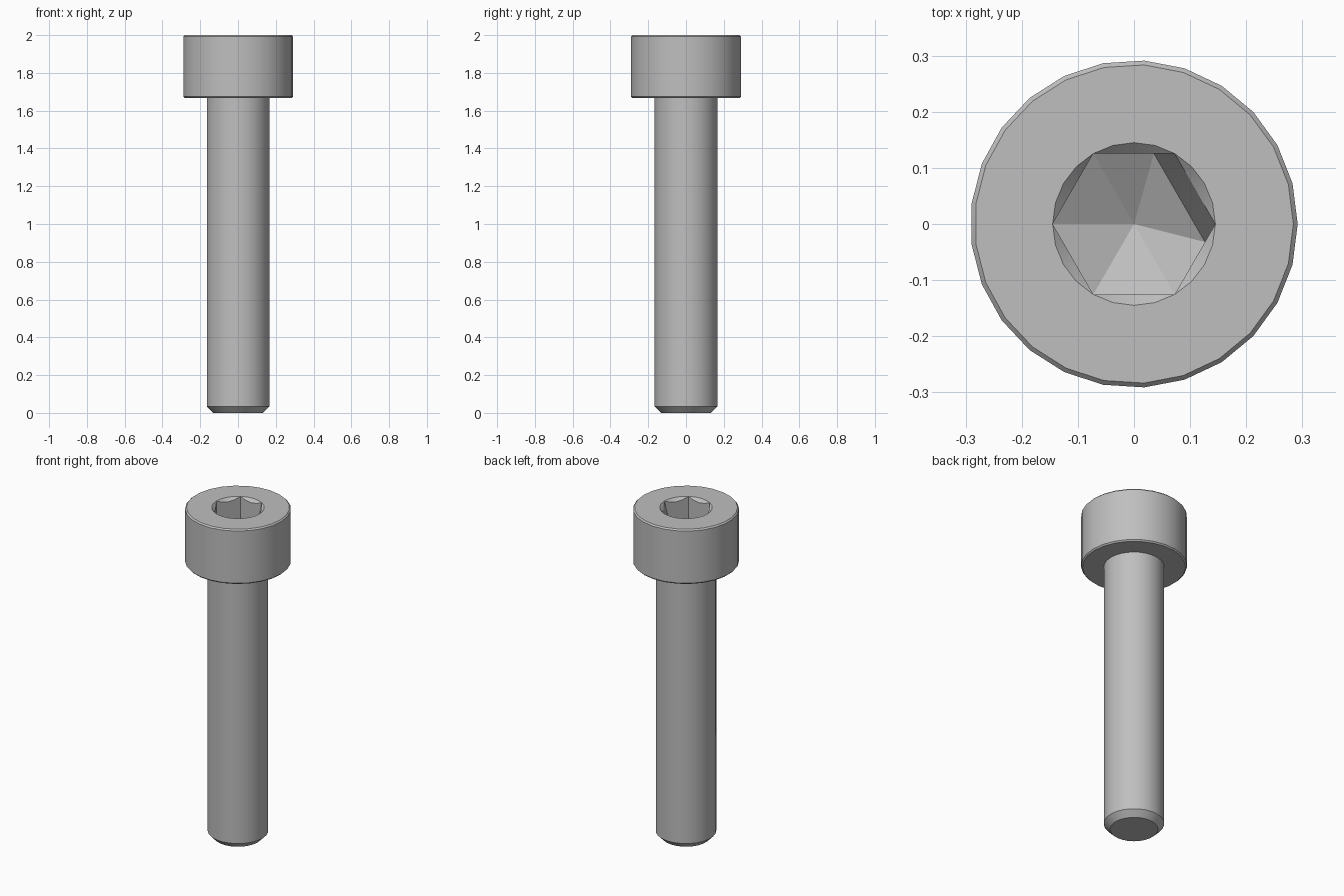
import bpy, bmesh
from math import sin, cos, pi, radians
from mathutils import Vector

if "Cube" in bpy.data.objects:
    bpy.data.objects.remove(bpy.data.objects["Cube"], do_unlink=True)

steel = bpy.data.materials.new("grey steel")
steel.use_nodes = True
grey = (0.52, 0.52, 0.52, 1)
steel.diffuse_color = grey
steel.node_tree.nodes["Principled BSDF"].inputs["Base Color"].default_value = grey

SIDES = 25        # facets around the screw
HEX = 0.145       # socket corner radius
TOP = 2.0
FLOOR = 1.833     # bottom of the socket walls
STEPS = 4         # segments along each socket wall

bm = bmesh.new()


def polar(radius, angle, z):
    return Vector((radius * cos(angle), radius * sin(angle), z))


def add_ring(points):
    return [bm.verts.new(p) for p in points]


def circle(radius, z, sides):
    return add_ring(polar(radius, 2 * pi * i / sides, z) for i in range(sides))


def join(a, b):
    n = len(a)
    for i in range(n):
        j = (i + 1) % n
        bm.faces.new((a[i], a[j], b[j], b[i]))


def hexagon(corners):
    return [corners[i].lerp(corners[(i + 1) % 6], s / STEPS)
            for i in range(6) for s in range(STEPS)]


# Outer skin: chamfered tip, shank and head
profile = [(0.132, 0), (0.1667, 0.035), (0.1667, 1.667), (0.284, 1.667),
           (0.2917, 1.675), (0.2917, 1.992), (0.284, TOP)]
rings = [circle(r, z, SIDES) for r, z in profile]
bm.faces.new(rings[0][::-1])
for low, high in zip(rings, rings[1:]):
    join(low, high)

# Socket: round mouth, countersink scallops, hexagonal walls
mouth = circle(HEX, TOP, 6 * STEPS)
corners = [polar(HEX, i * pi / 3, TOP) for i in range(6)]
edge_points = hexagon(corners)
for p in edge_points:
    p.z = TOP - (HEX - p.xy.length)
scallop = add_ring(edge_points)

# One wall leans inward towards the floor
base = [Vector((c.x, c.y, FLOOR)) for c in corners]
lean = 0.037 / HEX
base[0], base[1] = base[0].lerp(base[5], lean), base[1].lerp(base[2], lean)
foot = add_ring(hexagon(base))
join(mouth, scallop)
join(scallop, foot)

# Conical socket floor
tip = bm.verts.new((0, 0, FLOOR - 0.075))
for i in range(len(foot)):
    bm.faces.new((foot[i], foot[(i + 1) % len(foot)], tip))

# Flat top of the head between the rim and the mouth
loop_edges = [bm.edges.get((ring[i - 1], ring[i]))
              for ring in (rings[-1], mouth) for i in range(len(ring))]
bmesh.ops.bridge_loops(bm, edges=loop_edges)

bmesh.ops.remove_doubles(bm, verts=bm.verts[:], dist=0.0001)
bmesh.ops.recalc_face_normals(bm, faces=bm.faces[:])
mesh = bpy.data.meshes.new("socket_head_screw")
bm.to_mesh(mesh)
bm.free()
mesh.materials.append(steel)
screw = bpy.data.objects.new("socket_head_screw", mesh)
bpy.context.collection.objects.link(screw)

bpy.ops.object.select_all(action="DESELECT")
screw.select_set(True)
bpy.context.view_layer.objects.active = screw
bpy.ops.object.shade_smooth_by_angle(angle=radians(25))
